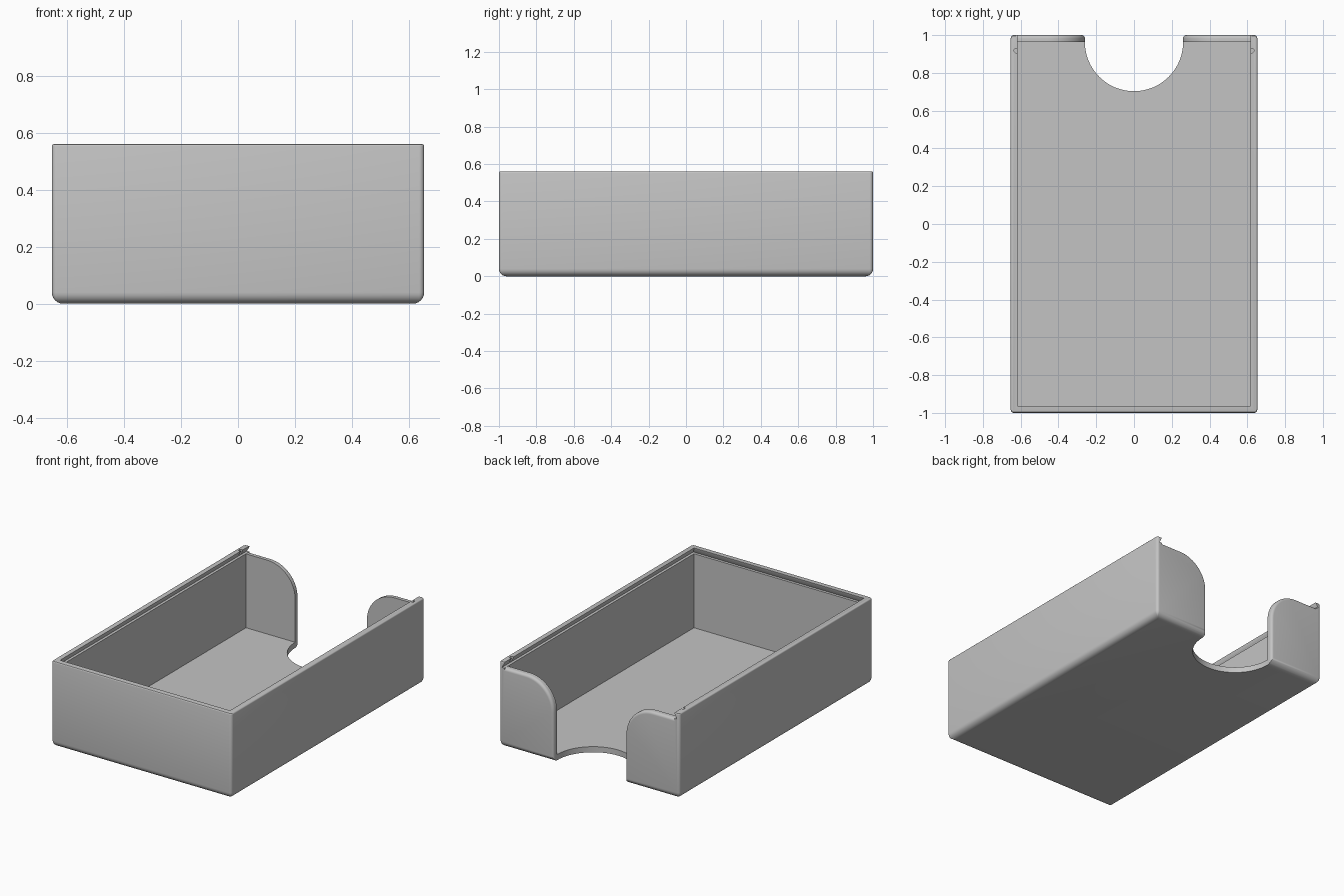
import bpy, bmesh
from math import pi, sin, cos

cube = bpy.data.objects.get("Cube")
if cube:
    bpy.data.objects.remove(cube, do_unlink=True)

# Main sizes
HX, HY, H = 0.653, 1.0, 0.56      # outer half width, half length, height
WALL = 0.037
IX, IY = HX - WALL, HY - WALL     # inner half sizes
LEDGE = 0.522                     # height of the lid groove floor
NOTCH = 0.26                      # thumb notch radius

grey = bpy.data.materials.new("grey_plastic")
grey.use_nodes = True
colour = (0.55, 0.55, 0.55, 1)
grey.diffuse_color = colour
grey.node_tree.nodes["Principled BSDF"].inputs["Base Color"].default_value = colour


def loft(name, rings):
    """Solid skinned over a stack of equal-length closed rings."""
    bm = bmesh.new()
    loops = [[bm.verts.new(p) for p in ring] for ring in rings]
    n = len(loops[0])
    for a, b in zip(loops, loops[1:]):
        for i in range(n):
            j = (i + 1) % n
            bm.faces.new((a[i], a[j], b[j], b[i]))
    bm.faces.new(loops[0][::-1])
    bm.faces.new(loops[-1])
    bmesh.ops.recalc_face_normals(bm, faces=bm.faces)
    mesh = bpy.data.meshes.new(name)
    bm.to_mesh(mesh)
    bm.free()
    mesh.materials.append(grey)
    ob = bpy.data.objects.new(name, mesh)
    bpy.context.collection.objects.link(ob)
    return ob


def rounded_ring(inset, z, radius=0.018, steps=5):
    """Rounded rectangle with its sides moved in by inset."""
    r = max(radius - inset, 0.003)
    ring = []
    for k, (sx, sy) in enumerate([(1, 1), (-1, 1), (-1, -1), (1, -1)]):
        for i in range(steps + 1):
            a = (k + i / steps) * pi / 2
            ring.append((sx * (HX - inset - r) + r * cos(a),
                         sy * (HY - inset - r) + r * sin(a), z))
    return ring


def rect_ring(x, y0, y1, z):
    return [(-x, y0, z), (x, y0, z), (x, y1, z), (-x, y1, z)]


def disc_ring(x, y, r, z, n):
    return [(x + r * cos(2 * pi * i / n), y + r * sin(2 * pi * i / n), z)
            for i in range(n)]


def wall_ring(d, y, steps=16):
    """Back opening outline: upright sides flaring out to the wall top."""
    r = 0.2
    cx, cz = NOTCH + r, LEDGE - 0.001 - r
    half = [(IX, H + 0.1), (IX, cz + r - d)]
    for i in range(steps + 1):
        a = pi / 2 * (1 - i / steps)
        half.append((cx - (r - d) * cos(a), cz + (r - d) * sin(a)))
    half.append((NOTCH + d, -0.1))
    return [(x, y, z) for x, z in half] + [(-x, y, z) for x, z in half[::-1]]


# Outer body: wide round at the bottom, small round at the rim
big, small = 0.04, 0.008
rings = []
for i in range(7):
    a = pi / 2 * i / 6
    rings.append(rounded_ring(big * (1 - sin(a)), big * (1 - cos(a))))
for i in range(4):
    a = pi / 2 * i / 3
    rings.append(rounded_ring(small * (1 - cos(a)), H - small * (1 - sin(a))))
body = loft("open_box", rings)

# Storage cavity
cutters = [loft("cavity_cutter", [rect_ring(IX, -IY, IY, WALL),
                                  rect_ring(IX, -IY, IY, LEDGE + 0.01)])]

# Undercut groove for a sliding lid, open at the back
under = 0.018
cutters.append(loft("groove_cutter", [
    rect_ring(IX + under, -IY - under, 1.1, LEDGE),
    rect_ring(IX, -IY, 1.1, H - 0.004),
    rect_ring(IX, -IY, 1.1, H + 0.1)]))

# Half-round notch in the floor
cutters.append(loft("floor_notch_cutter", [
    disc_ring(0, IY, NOTCH, z, 64) for z in (-0.1, 0.1)]))

# Opening in the back wall, with a rounded outer edge
edge = 0.018
rings = [wall_ring(0, IY - 0.002)]
for i in range(6):
    a = pi / 2 * i / 5
    rings.append(wall_ring(edge * (1 - cos(a)), HY - edge * (1 - sin(a))))
rings.append(wall_ring(edge, 1.1))
cutters.append(loft("wall_opening_cutter", rings))

# Lid catches near the back of both grooves
for side in (1, -1):
    cutters.append(loft("catch_cutter", [
        disc_ring(side * 0.623, 0.918, 0.012, z, 16) for z in (LEDGE + 0.006, H + 0.05)]))

bpy.ops.object.select_all(action='DESELECT')
body.select_set(True)
bpy.context.view_layer.objects.active = body
for cutter in cutters:
    cutter.hide_render = True
    mod = body.modifiers.new("cut", 'BOOLEAN')
    mod.operation = 'DIFFERENCE'
    mod.solver = 'EXACT'
    mod.object = cutter
    bpy.ops.object.modifier_apply(modifier=mod.name)
    bpy.data.objects.remove(cutter, do_unlink=True)

bpy.ops.object.shade_smooth_by_angle(angle=pi / 6)
